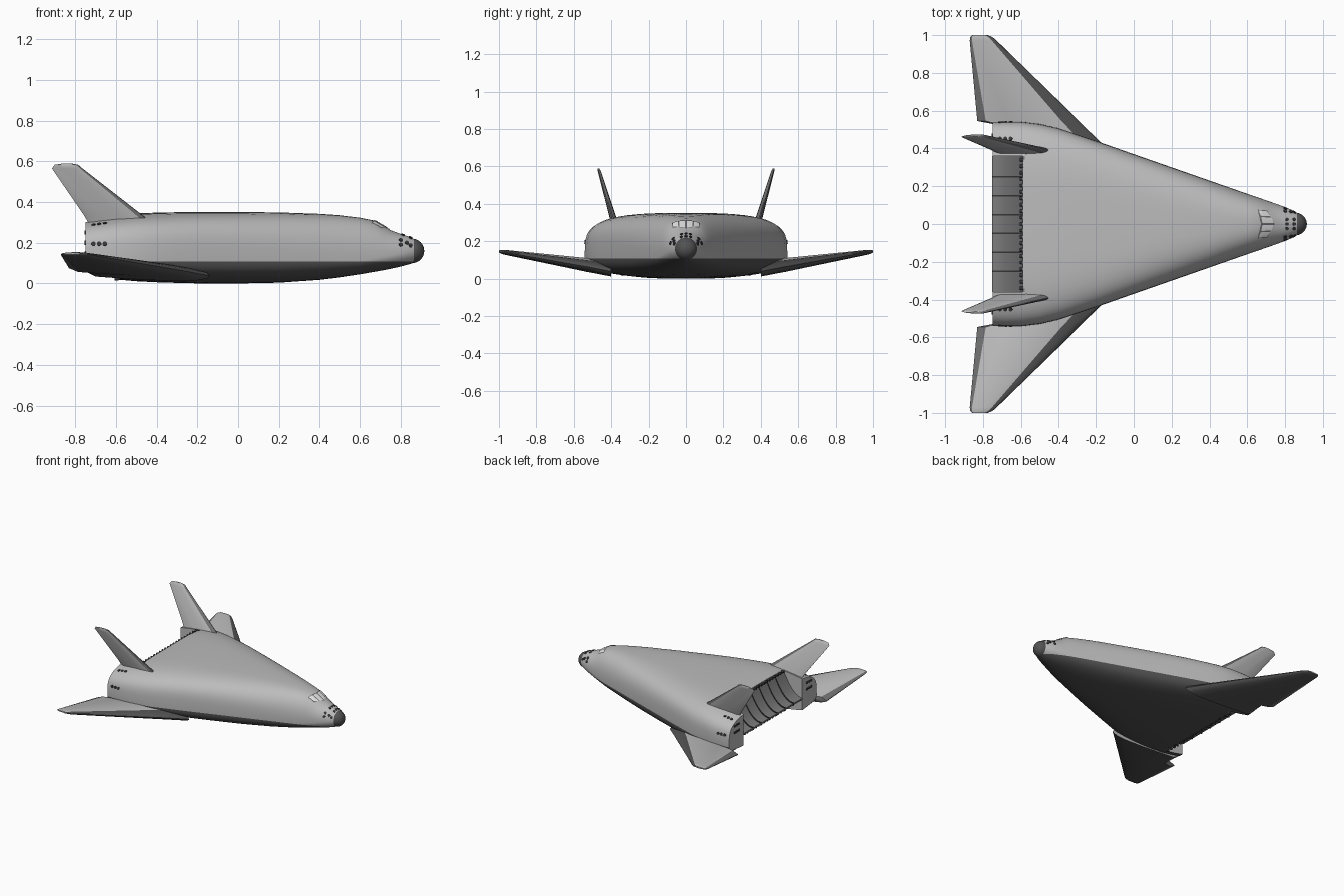
import bpy, bmesh, math
from mathutils import Vector
from mathutils.bvhtree import BVHTree

if "Cube" in bpy.data.objects:
    bpy.data.objects.remove(bpy.data.objects["Cube"])


def mat(name, v):
    m = bpy.data.materials.new(name)
    m.diffuse_color = (v, v, v, 1)
    m.use_nodes = True
    m.node_tree.nodes["Principled BSDF"].inputs["Base Color"].default_value = m.diffuse_color
    return m


LIGHT = mat("light_grey", 0.5)
DARK = mat("dark_tiles", 0.085)
FLAP = mat("flap_grey", 0.16)
ENGINE = mat("engine_grey", 0.2)
BLACK = mat("nozzle_black", 0.04)
GLASS = mat("pale_window", 0.78)


def finish(bm, name, mats, angle=30, normals=True):
    if normals:
        bmesh.ops.recalc_face_normals(bm, faces=bm.faces)
    me = bpy.data.meshes.new(name)
    bm.to_mesh(me)
    bm.free()
    ob = bpy.data.objects.new(name, me)
    bpy.context.collection.objects.link(ob)
    for m in mats:
        me.materials.append(m)
    bpy.ops.object.select_all(action='DESELECT')
    ob.select_set(True)
    bpy.context.view_layer.objects.active = ob
    if angle:
        bpy.ops.object.shade_smooth_by_angle(angle=math.radians(angle))
    return ob


def loft(bm, rings):
    vs = [[bm.verts.new(p) for p in r] for r in rings]
    n = len(vs[0])
    grid = []
    for a, b in zip(vs, vs[1:]):
        grid.append([bm.faces.new((a[i], a[(i + 1) % n], b[(i + 1) % n], b[i])) for i in range(n)])
    bm.faces.new(vs[0])
    bm.faces.new(vs[-1])
    return grid


def box(bm, x0, x1, y0, y1, z0, z1):
    r = bmesh.ops.create_cube(bm, size=1)
    for v in r["verts"]:
        v.co = Vector(((x0 + x1) / 2 + v.co.x * (x1 - x0), (y0 + y1) / 2 + v.co.y * (y1 - y0),
                       (z0 + z1) / 2 + v.co.z * (z1 - z0)))


# hull: stations of x, half width, bottom, top
STATIONS = [
    (-.75, .54, .05, .312), (-.68, .542, .034, .324), (-.6, .542, .02, .335), (-.5, .53, .011, .344),
    (-.4, .507, .006, .348), (-.3, .474, .003, .35), (-.17, .43, .0, .351), (0, .37, .0, .351),
    (.2, .3, .004, .349), (.4, .23, .018, .342), (.5, .195, .03, .335), (.6, .16, .045, .323),
    (.67, .136, .057, .309), (.71, .122, .064, .286), (.75, .108, .072, .262), (.8, .09, .083, .243),
    (.84, .073, .094, .23), (.868, .057, .103, .217)]


def section(x, w, zb, zt):
    t = min(1, max(0, (.868 - x) / 1.0))
    n = 2 + 2 * t
    zc = .16 - .045 * min(1, (.868 - x) / .25)
    pts = []
    for i in range(64):
        a = 2 * math.pi * i / 64
        c, s = math.cos(a), math.sin(a)
        nn = n if s > 0 else 2 + t
        h = zt - zc if s > 0 else zc - zb
        pts.append((x, w * math.copysign(abs(c) ** (2 / nn), c), zc + h * math.copysign(abs(s) ** (2 / nn), s)))
    return pts


bm = bmesh.new()
loft(bm, [section(*s) for s in STATIONS])
hull = finish(bm, "hull", [LIGHT, DARK], None)

# engine bay cut out of the stern
bm = bmesh.new()
box(bm, -1, -.59, -.36, .36, -.2, .6)
cutter = finish(bm, "bay_cutter", [], None)
cutter.hide_render = True
bpy.context.view_layer.objects.active = hull
mod = hull.modifiers.new("bay", 'BOOLEAN')
mod.operation = 'DIFFERENCE'
mod.solver = 'EXACT'
mod.object = cutter
bpy.ops.object.modifier_apply(modifier="bay")
bpy.data.objects.remove(cutter)

# dark belly below a straight waterline
bm = bmesh.new()
bm.from_mesh(hull.data)
bmesh.ops.bisect_plane(bm, geom=bm.verts[:] + bm.edges[:] + bm.faces[:], plane_co=(0, 0, .108), plane_no=(0, 0, 1))
for f in bm.faces:
    c = f.calc_center_median()
    inner = f.normal.x < -.9 or (abs(f.normal.y) > .95 and abs(c.y) < .365)
    f.material_index = 1 if c.z < .108 and not inner else 0
bm.normal_update()
tree = BVHTree.FromBMesh(bm)
bm.to_mesh(hull.data)
bm.free()
bpy.ops.object.select_all(action='DESELECT')
hull.select_set(True)
bpy.context.view_layer.objects.active = hull
bpy.ops.object.shade_smooth_by_angle(angle=math.radians(32))

# nose cap
bm = bmesh.new()
bmesh.ops.create_uvsphere(bm, u_segments=32, v_segments=20, radius=.06)
bmesh.ops.translate(bm, verts=bm.verts, vec=(.855, 0, .16))
finish(bm, "nose_cap", [DARK])


# wings and fins: stations of y, z, leading x, strip x, hinge x, trailing x, half thickness, nose droop
def foil(name, stations, side, axis, mats, under):
    bm = bmesh.new()
    rings = []
    for y, z, le, st, hi, te, h, droop in stations:
        cols = [(le, 0), (le + (st - le) * .12, .35), (le + (st - le) * .45, .62), (st, .85),
                (st + (hi - st) * .35, 1), (st + (hi - st) * .7, .85), (hi, .6), (te, .08)]
        up = [(x, k * h) for x, k in cols]
        ring = up + [(x, -d) for x, d in reversed(up[1:])]
        out = []
        for x, d in ring:
            p = Vector((x, y, z - droop * (1 - min(1, (le - x) / .3)))) + Vector(axis) * d
            out.append((p.x, p.y * side, p.z))
        rings.append(out)
    for row in loft(bm, rings):
        for i, f in enumerate(row):
            if i < 3 or i > 11:
                f.material_index = 1
            elif i in (6, 7, 8):
                f.material_index = 2
            elif i > 8:
                f.material_index = under
    return finish(bm, name, mats, 35)


WING = [(.40, .058, -.14, -.25, -.70, -.74, .04, .02), (.53, .076, -.275, -.37, -.73, -.75, .037, .012),
        (.545, .078, -.29, -.385, -.785, -.83, .036, .012), (.97, .141, -.727, -.752, -.858, -.87, .013, 0),
        (.99, .144, -.75, -.772, -.858, -.868, .01, 0), (1.0, .146, -.775, -.79, -.85, -.858, .005, 0)]
FIN = [(.38, .29, -.41, -.45, -.70, -.73, .019, 0), (.395, .34, -.475, -.505, -.73, -.76, .018, 0),
       (.461, .565, -.764, -.776, -.9, -.914, .009, 0), (.467, .583, -.785, -.795, -.885, -.9, .007, 0),
       (.468, .588, -.81, -.82, -.86, -.868, .004, 0)]
for side, tag in ((1, "left"), (-1, "right")):
    foil("wing_" + tag, WING, side, (0, 0, 1), [LIGHT, DARK, FLAP], 1)
    foil("tail_fin_" + tag, FIN, side, (0, 1, 0), [LIGHT, FLAP, LIGHT], 0)


# ramp engine with two hollow-curved faces
def ramp(y0, y1, lift):
    top = [(-.59 - .163 * i / 12, .152 + .175 * (1 - i / 12) ** 2.1 + lift) for i in range(13)]
    bot = [(-.59 - .163 * i / 12, .14 - .118 * (1 - i / 12) ** 2.1 - lift) for i in range(13)]
    prof = [(-.58, top[0][1])] + top + bot[::-1] + [(-.58, bot[0][1])]
    return [[(x, y, z) for x, z in prof] for y in (y0, y1)]


bm = bmesh.new()
loft(bm, ramp(-.359, .359, 0))
finish(bm, "engine_ramp", [ENGINE])
bm = bmesh.new()
for i in range(6):
    y = -.25 + .1 * i
    loft(bm, ramp(y - .004, y + .004, .006))
finish(bm, "engine_ribs", [BLACK])


# small thrusters
def disc(bm, loc, normal, r=.01, depth=.008):
    m = Vector(normal).to_track_quat('Z', 'Y').to_matrix().to_4x4()
    m.translation = loc
    bmesh.ops.create_cone(bm, cap_ends=True, segments=14, radius1=r, radius2=r, depth=depth, matrix=m)


bm = bmesh.new()
for i in range(21):
    y = -.34 + .034 * i
    disc(bm, (-.597, y, .325), (-1, 0, 0), .009, .02)
    disc(bm, (-.597, y, .024), (-1, 0, 0), .009, .02)
finish(bm, "engine_nozzles", [BLACK])


def shoot(bm, origin, direction, r=.01):
    loc, nor, _, _ = tree.ray_cast(Vector(origin), Vector(direction))
    if loc:
        disc(bm, loc, nor, r)


bm = bmesh.new()
for s in (1, -1):
    for x in (-.71, -.682, -.654):
        shoot(bm, (x, 2 * s, .195), (0, -s, 0), .011)
        shoot(bm, (x, .452 * s, 2), (0, 0, -1))
    for y in (.42, .445, .47):
        for z in (.2, .25):
            shoot(bm, (-2, y * s, z), (1, 0, 0))
    for x, z in ((.8, .213), (.8, .19), (.83, .2), (.848, .187)):
        shoot(bm, (x, 2 * s, z), (0, -s, 0))
for y in (-.024, 0, .024):
    for x in (.81, .848):
        shoot(bm, (x, y, 2), (0, 0, -1), .009)
finish(bm, "thrusters", [BLACK])

# windscreen panes draped on the hull
PANES = [[(.738, .004), (.678, .004), (.672, .036), (.726, .033)],
         [(.722, .04), (.67, .043), (.66, .07), (.7, .066)]]


def drape(bm, quad, s, lift):
    a, b, c, d = [Vector((x, y * s, 2)) for x, y in quad]
    n = 5
    g = []
    for i in range(n + 1):
        for j in range(n + 1):
            p = a.lerp(b, i / n).lerp(d.lerp(c, i / n), j / n)
            loc, nor, _, _ = tree.ray_cast(p, Vector((0, 0, -1)))
            g.append(bm.verts.new(loc + nor * lift))
    for i in range(n):
        for j in range(n):
            k = i * (n + 1) + j
            f = bm.faces.new((g[k], g[k + 1], g[k + n + 2], g[k + n + 1]))
            f.normal_update()
            if f.normal.z < 0:
                f.normal_flip()


bm = bmesh.new()
for s in (1, -1):
    for q in PANES:
        drape(bm, q, s, .004)
finish(bm, "windows", [GLASS], 40, False)
bm = bmesh.new()
for s in (1, -1):
    drape(bm, [(.744, 0), (.672, 0), (.654, .075), (.704, .071)], s, .002)
finish(bm, "window_frame", [FLAP], 40, False)
